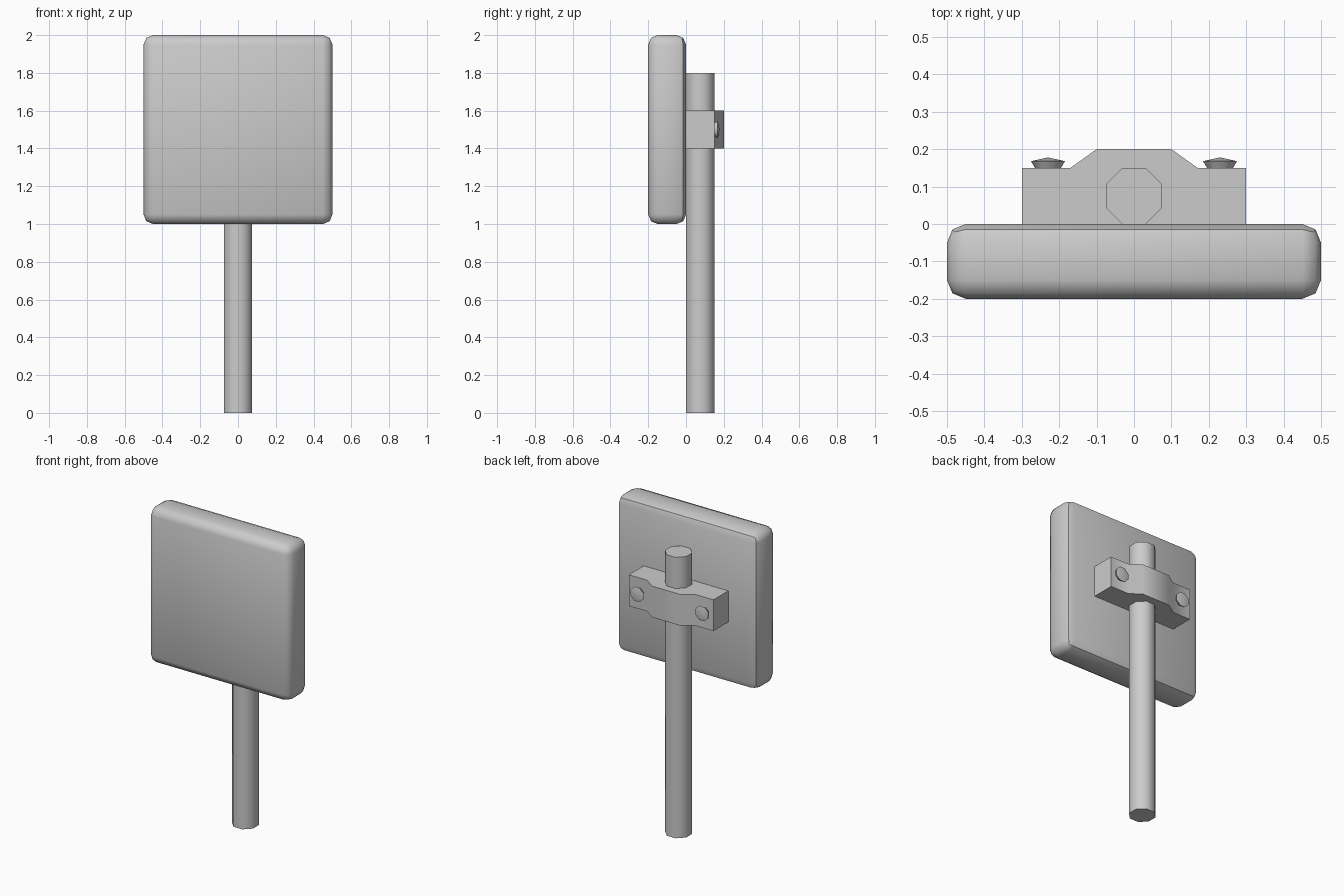
import bpy, bmesh, math
from mathutils import Matrix

if "Cube" in bpy.data.objects:
    bpy.data.objects.remove(bpy.data.objects["Cube"])


def finish(name, bm, angle):
    bmesh.ops.recalc_face_normals(bm, faces=bm.faces)
    mesh = bpy.data.meshes.new(name)
    bm.to_mesh(mesh)
    bm.free()
    ob = bpy.data.objects.new(name, mesh)
    bpy.context.collection.objects.link(ob)
    bpy.ops.object.select_all(action='DESELECT')
    ob.select_set(True)
    bpy.context.view_layer.objects.active = ob
    bpy.ops.object.shade_smooth_by_angle(angle=math.radians(angle), keep_sharp_edges=True)
    return ob


def prism(name, profile, z0, z1, angle):
    """Extrude an xy outline from z0 to z1."""
    bm = bmesh.new()
    face = bm.faces.new([bm.verts.new((x, y, z0)) for x, y in profile])
    out = bmesh.ops.extrude_face_region(bm, geom=[face], use_keep_orig=True)
    for v in out["geom"]:
        if isinstance(v, bmesh.types.BMVert):
            v.co.z = z1
    return finish(name, bm, angle)


def ring(n, r, phase=0.5):
    return [(r * math.cos((i + phase) * math.tau / n), r * math.sin((i + phase) * math.tau / n))
            for i in range(n)]


# Sign panel: rounded slab, crease around the back rim
bm = bmesh.new()
bmesh.ops.create_cube(bm, size=1)
bmesh.ops.scale(bm, vec=(1, 0.2, 1), verts=bm.verts)
bmesh.ops.translate(bm, vec=(0, -0.1, 1.5), verts=bm.verts)
bmesh.ops.bevel(bm, geom=bm.edges[:], offset=0.05, segments=2, profile=0.5, affect='EDGES')
for e in bm.edges:
    if all(-0.025 < v.co.y < -0.005 for v in e.verts):
        e.smooth = False
finish("sign_panel", bm, 50)

# Octagonal post behind the panel
prism("post", [(x, y + 0.075) for x, y in ring(8, 0.081)], 0, 1.8, 50)

# Clamp bracket around the post
half = [(0.3, 0), (0.3, 0.15), (0.17, 0.15), (0.1, 0.2)]
prism("clamp", half + [(-x, y) for x, y in reversed(half)], 1.4, 1.6, 40)

# Domed bolt heads
for side, sx in (("left", -1), ("right", 1)):
    bm = bmesh.new()
    rows = [[bm.verts.new((sx * 0.23 + x, y, 1.5 + z)) for x, z in ring(8, r)]
            for r, y in ((0.038, 0.15), (0.049, 0.168))]
    tip = bm.verts.new((sx * 0.23, 0.178, 1.5))
    for i in range(8):
        j = (i + 1) % 8
        bm.faces.new((rows[0][i], rows[0][j], rows[1][j], rows[1][i]))
        bm.faces.new((rows[1][i], rows[1][j], tip))
    bm.faces.new(rows[0])
    finish("bolt_" + side, bm, 50)
